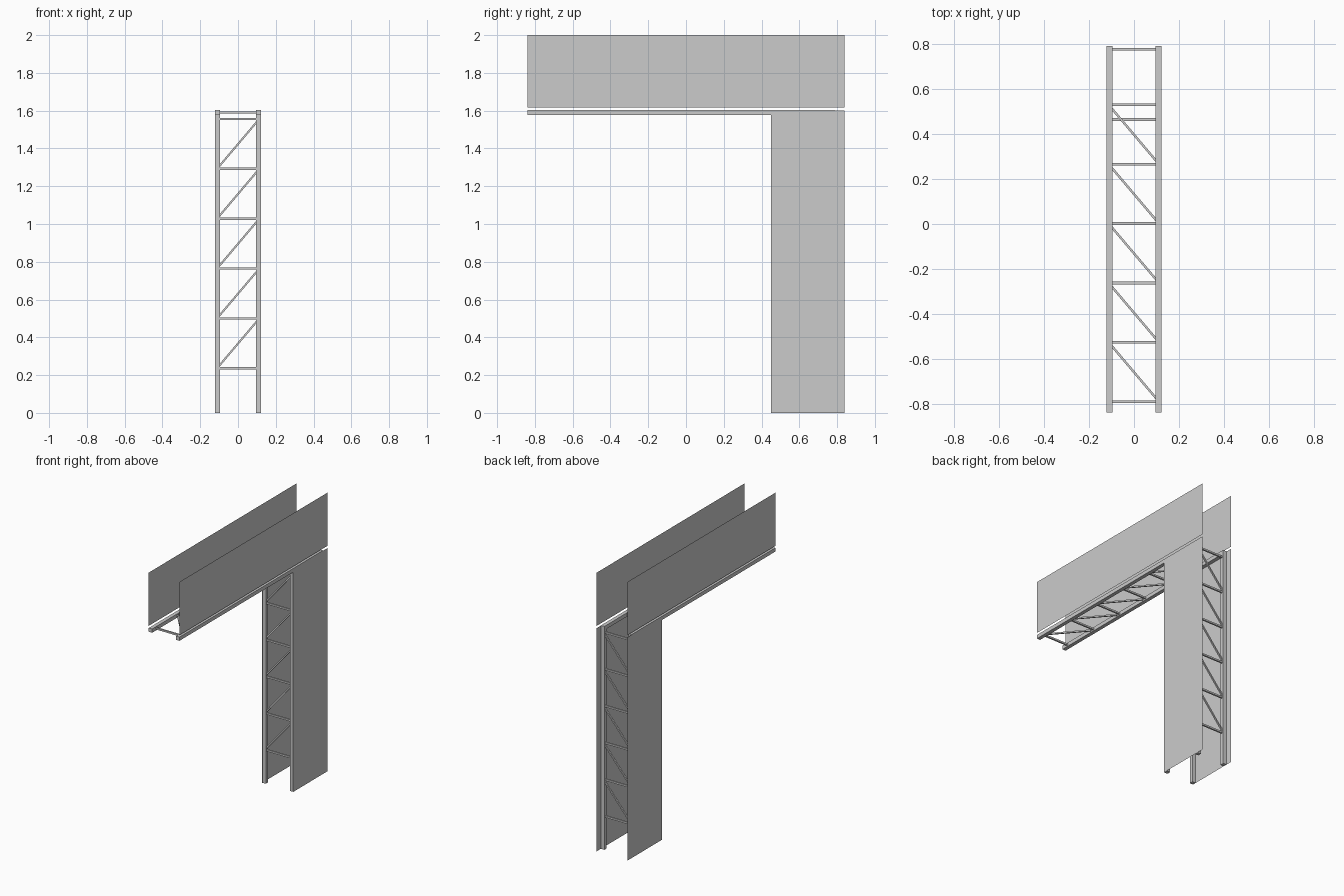
import bpy, bmesh
from mathutils import Vector

if "Cube" in bpy.data.objects:
    bpy.data.objects.remove(bpy.data.objects["Cube"])

OUT, W = 0.122, 0.027        # outer face and width of the chords
CX = OUT - W / 2             # chord centre line
BAY = 0.264


def bar(bm, a, b, t, up):
    """Square bar of thickness t from a to b; up is the frame normal."""
    a, b = Vector(a), Vector(b)
    u = Vector(up) * t / 2
    s = (b - a).normalized().cross(Vector(up)) * t / 2
    rings = [[bm.verts.new(p + i * s + j * u)
              for i, j in ((-1, -1), (1, -1), (1, 1), (-1, 1))] for p in (a, b)]
    for k in range(4):
        n = (k + 1) % 4
        bm.faces.new((rings[0][k], rings[0][n], rings[1][n], rings[1][k]))
    bm.faces.new(rings[0][::-1])
    bm.faces.new(rings[1])


def finish(bm, name):
    bmesh.ops.recalc_face_normals(bm, faces=bm.faces)
    me = bpy.data.meshes.new(name)
    bm.to_mesh(me)
    bm.free()
    ob = bpy.data.objects.new(name, me)
    bpy.context.collection.objects.link(ob)


def lattice(name, place, up, start, end, first, lean):
    """Two chords, six rungs and five diagonals; place maps (x, along) to 3D."""
    bm = bmesh.new()
    for s in (-1, 1):
        bar(bm, place(s * CX, start), place(s * CX, end), W, up)
    finish(bm, name + "_chords")
    bm = bmesh.new()
    for i in range(6):
        v = first + i * BAY
        bar(bm, place(-0.1, v), place(0.1, v), 0.012, up)
        if i < 5:
            bar(bm, place(-0.1 * lean, v + 0.013),
                place(0.1 * lean, v + BAY - 0.015), 0.01, up)
    finish(bm, name + "_bracing")


def plates(name, y0, y1, z0, z1):
    """Pair of thin sheets on the two sides."""
    for s, side in ((-1, "left"), (1, "right")):
        x = s * (OUT + 0.001)
        bm = bmesh.new()
        bm.faces.new([bm.verts.new((x, y, z)) for y, z in
                      ((y0, z0), (y1, z0), (y1, z1), (y0, z1))][::s])
        me = bpy.data.meshes.new(f"{name}_{side}")
        bm.to_mesh(me)
        bm.free()
        bpy.context.collection.objects.link(bpy.data.objects.new(me.name, me))


# column: front and rear lattice frames
for name, y in (("column_front", 0.465), ("column_rear", 0.777)):
    lattice(name, lambda x, v, y=y: (x, y, v), (0, 1, 0), 0, 1.602, 0.236, 1)

# beam: underside lattice frame
lattice("beam_bottom", lambda x, v: (x, v, 1.59), (0, 0, 1), -0.838, 0.79, -0.79, -1)

# side sheets
plates("column_side_sheet", 0.45, 0.838, 0, 1.602)
plates("beam_side_sheet", -0.838, 0.838, 1.618, 2.0)
